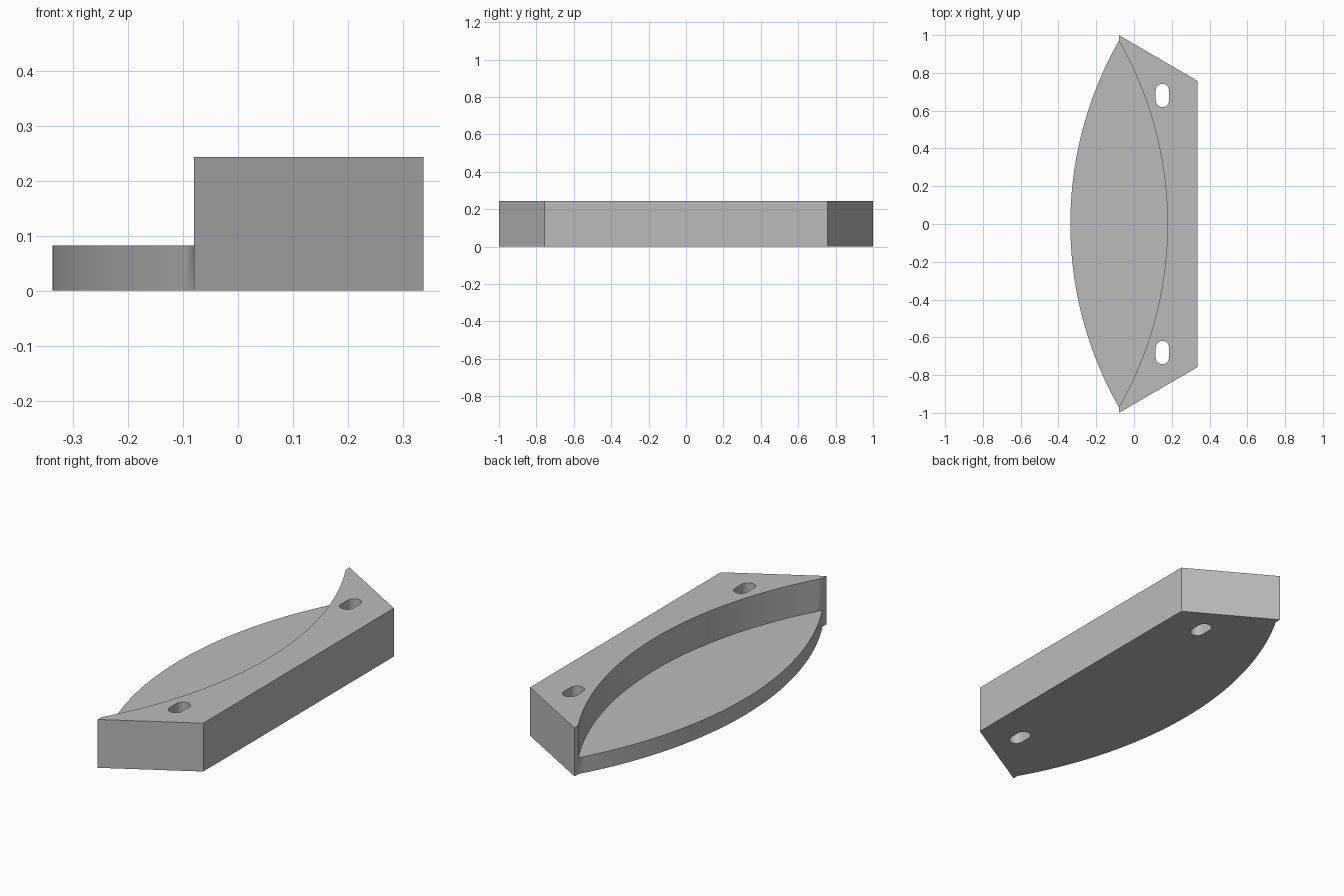
import bpy, bmesh, math

cube = bpy.data.objects.get("Cube")
if cube:
    bpy.data.objects.remove(cube)

HEIGHT, SHELF = 0.243, 0.082       # full block and low shelf heights
BACK, TIP = 0.337, -0.08           # x of the straight side and of the pointed ends
HALF_CHORD, SAGITTA = 0.97, 0.257  # both curved walls share one arc
RADIUS = (HALF_CHORD ** 2 + SAGITTA ** 2) / (2 * SAGITTA)

grey = bpy.data.materials.new("plain grey")
grey.use_nodes = True
grey.diffuse_color = (0.5, 0.5, 0.5, 1)
grey.node_tree.nodes["Principled BSDF"].inputs["Base Color"].default_value = (0.5, 0.5, 0.5, 1)


def arc(side, steps=64):
    """Arc bulging towards side (+1 or -1) in x, running from +y to -y."""
    half = math.asin(HALF_CHORD / RADIUS)
    points = []
    for i in range(steps + 1):
        a = half * (1 - 2 * i / steps)
        x = TIP + side * (RADIUS * math.cos(a) - RADIUS + SAGITTA)
        points.append((x, RADIUS * math.sin(a)))
    return points


def slot(x, y, radius=0.035, straight=0.027, steps=16):
    """Rounded slot outline lengthened along y."""
    points = []
    for end in (0, 1):
        for i in range(steps + 1):
            a = math.pi * (end + i / steps)
            shift = -straight if end else straight
            points.append((x + radius * math.cos(a), y + shift + radius * math.sin(a)))
    return points


def prism(name, outline, low, high):
    """Closed solid extruded from an outline."""
    bm = bmesh.new()
    base = bm.faces.new([bm.verts.new((x, y, low)) for x, y in outline])
    grown = bmesh.ops.extrude_face_region(bm, geom=[base])["geom"]
    for v in grown:
        if isinstance(v, bmesh.types.BMVert):
            v.co.z = high
    bmesh.ops.recalc_face_normals(bm, faces=bm.faces)
    mesh = bpy.data.meshes.new(name)
    bm.to_mesh(mesh)
    bm.free()
    mesh.materials.append(grey)
    obj = bpy.data.objects.new(name, mesh)
    bpy.context.collection.objects.link(obj)
    return obj


# Full outline: angled ends, straight long side, bulging curved side
corner = 0.757
outline = [(TIP, -1), (BACK, -corner), (BACK, corner), (TIP, 1)] + arc(-1)
block = prism("curved_block", outline, 0, HEIGHT)

# Cutters: the hollow above the shelf, and two through slots
hollow = arc(1) + [(-0.5, -1.1), (-0.5, 1.1)]
cutters = [prism("shelf_cutter", hollow, SHELF, HEIGHT + 0.1)]
for side in (-1, 1):
    cutters.append(prism("slot_cutter", slot(0.15, side * 0.68), -0.1, HEIGHT + 0.1))

for cutter in cutters:
    cutter.hide_render = True
    mod = block.modifiers.new(cutter.name, "BOOLEAN")
    mod.operation = "DIFFERENCE"
    mod.solver = "EXACT"
    mod.object = cutter

# Bake the cuts and drop the cutters
bpy.context.view_layer.update()
graph = bpy.context.evaluated_depsgraph_get()
carved = bpy.data.meshes.new_from_object(block.evaluated_get(graph))
block.modifiers.clear()
block.data = carved
for cutter in cutters:
    bpy.data.objects.remove(cutter)

# Smooth curves, crisp edges
bpy.ops.object.select_all(action="DESELECT")
block.select_set(True)
bpy.context.view_layer.objects.active = block
bpy.ops.object.shade_smooth_by_angle(angle=math.radians(30))
